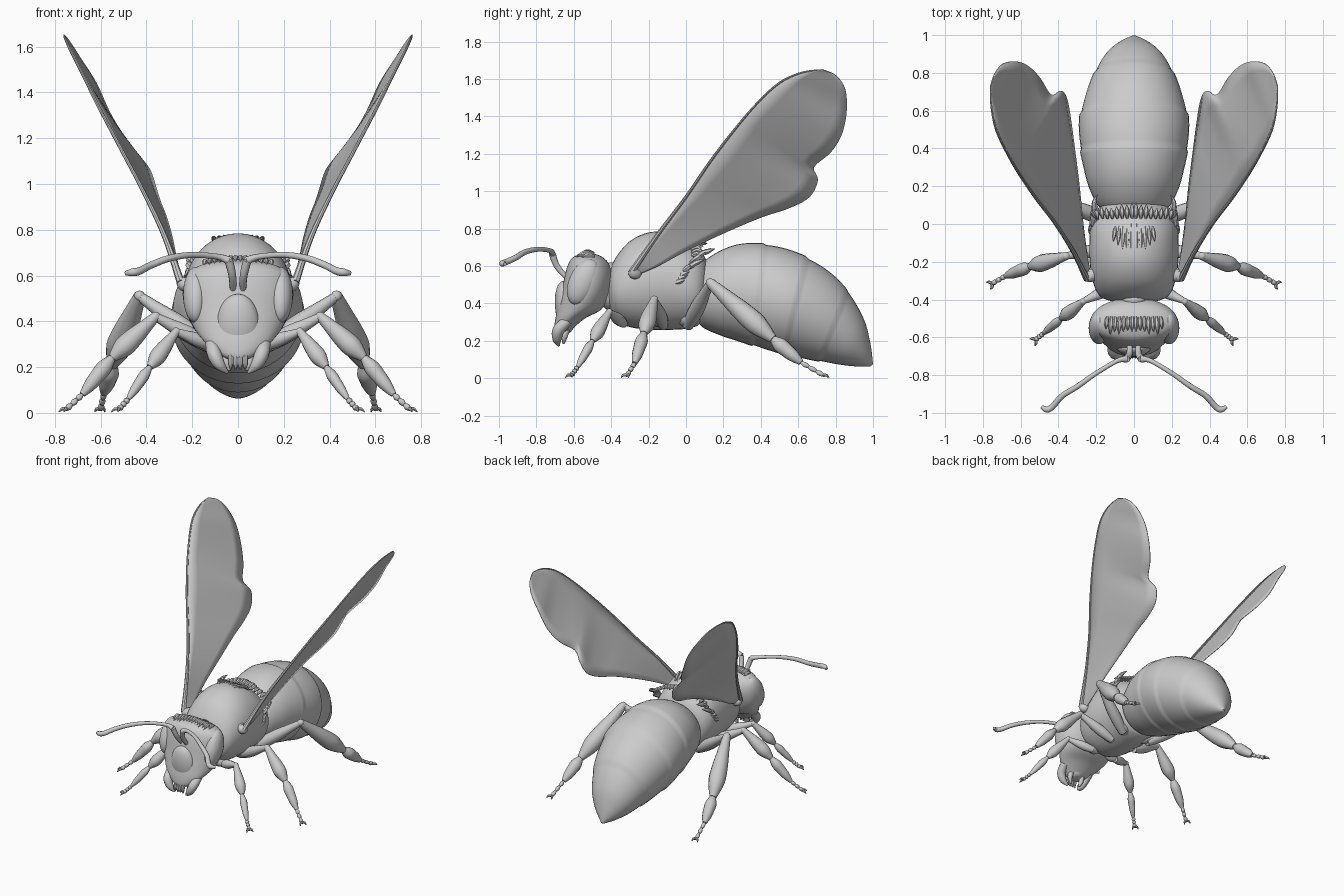
import bpy, bmesh, math, random
from mathutils import Vector, Matrix

if "Cube" in bpy.data.objects:
    bpy.data.objects.remove(bpy.data.objects["Cube"])

random.seed(4)


def smooth(pts, n):
    """Catmull-Rom samples of points of any dimension."""
    pts = [tuple(p) for p in pts]
    out, m = [], len(pts) - 1
    for i in range(n + 1):
        u = i / n * m
        k = min(int(u), m - 1)
        t = u - k
        a, b, c, d = pts[max(k - 1, 0)], pts[k], pts[k + 1], pts[min(k + 2, m)]
        out.append([0.5 * (2 * q + (r - p) * t + (2 * p - 5 * q + 4 * r - s) * t * t
                           + (3 * q - p - 3 * r + s) * t ** 3) for p, q, r, s in zip(a, b, c, d)])
    return out


def skin(bm, rings):
    rows = [[bm.verts.new(p) for p in r] for r in rings]
    n = len(rows[0])
    for a, b in zip(rows, rows[1:]):
        for i in range(n):
            bm.faces.new((a[i], a[(i + 1) % n], b[(i + 1) % n], b[i]))
    bm.faces.new(rows[0][::-1])
    bm.faces.new(rows[-1])


def tube(bm, pts, radii, n=16, sides=10):
    path = smooth([(*p, r) for p, r in zip(pts, radii)], n)
    P = [Vector(p[:3]) for p in path]
    nrm, rings = Vector((0.31, 0.52, 0.8)), []
    for i, p in enumerate(P):
        t = (P[min(i + 1, n)] - P[max(i - 1, 0)]).normalized()
        nrm = (nrm - t * nrm.dot(t)).normalized()
        b = t.cross(nrm)
        r = max(path[i][3], 0.001)
        rings.append([p + r * (nrm * math.cos(2 * math.pi * k / sides) + b * math.sin(2 * math.pi * k / sides))
                      for k in range(sides)])
    skin(bm, rings)


def ball(bm, loc, size, tilt=0):
    mat = Matrix.Translation(loc) @ Matrix.Rotation(tilt, 4, 'X') @ Matrix.Diagonal((*size, 1))
    bmesh.ops.create_uvsphere(bm, u_segments=28, v_segments=18, radius=1, matrix=mat)


def finish(bm, name, mirror=False, angle=40):
    bmesh.ops.recalc_face_normals(bm, faces=bm.faces)
    me = bpy.data.meshes.new(name)
    bm.to_mesh(me)
    bm.free()
    ob = bpy.data.objects.new(name, me)
    bpy.context.collection.objects.link(ob)
    if mirror:
        ob.modifiers.new("Mirror", 'MIRROR').use_mirror_merge = False
    bpy.ops.object.select_all(action='DESELECT')
    bpy.context.view_layer.objects.active = ob
    ob.select_set(True)
    bpy.ops.object.shade_smooth_by_angle(angle=math.radians(angle))
    return ob


def body(name, sections, n, plates=()):
    """Loft of ellipses; each section: end A (y, z), end B (y, z), half width."""
    bm, rings = bmesh.new(), []
    for i, (ya, za, yb, zb, w) in enumerate(smooth(sections, n)):
        u, s = i / n, 1.0
        for a, b in zip(plates, plates[1:]):
            if a <= u < b:
                s = 0.985 + 0.03 * (u - a) / (b - a)
        cy, cz, hy, hz = (ya + yb) / 2, (za + zb) / 2, (ya - yb) / 2 * s, (za - zb) / 2 * s
        rings.append([(w * s * math.sin(q), cy + hy * math.cos(q), cz + hz * math.cos(q))
                      for q in [2 * math.pi * k / 40 for k in range(40)]])
    skin(bm, rings)
    return finish(bm, name)


# Main body
body("abdomen", [(.06, .54, .05, .36, .09), (.09, .62, .08, .28, .18), (.2, .69, .17, .235, .235),
                 (.32, .72, .28, .2, .265), (.47, .71, .39, .165, .288), (.62, .66, .5, .135, .288),
                 (.76, .575, .61, .11, .255), (.87, .46, .72, .09, .21), (.95, .32, .82, .073, .155),
                 (.985, .19, .91, .064, .085), (1.0, .075, .985, .063, .008)], 80,
     (0, .37, .52, .69, 1.01))
body("thorax", [(-.42, .52, -.42, .42, .06), (-.39, .62, -.39, .33, .17), (-.31, .725, -.32, .28, .215),
                (-.2, .78, -.2, .26, .235), (-.08, .775, -.06, .26, .235), (.03, .72, .03, .27, .225),
                (.1, .65, .08, .3, .18), (.13, .54, .12, .4, .07)], 40)
body("head", [(-.54, .67, -.5, .67, .04), (-.60, .65, -.45, .65, .15), (-.63, .61, -.41, .61, .215),
              (-.65, .54, -.39, .54, .232), (-.665, .46, -.405, .45, .225), (-.685, .38, -.45, .37, .195),
              (-.70, .31, -.54, .32, .15), (-.705, .26, -.6, .27, .095), (-.7, .235, -.63, .24, .05)], 40)

bm = bmesh.new()
ball(bm, (0, -.645, .38), (.095, .055, .14), .1)
finish(bm, "face_plate")
bm = bmesh.new()
ball(bm, (0, -.4, .58), (.06, .04, .04))
ball(bm, (0, -.4, .45), (.1, .06, .09))
finish(bm, "neck")
bm = bmesh.new()
ball(bm, (.185, -.55, .515), (.055, .075, .13), -.42)
finish(bm, "eyes", True)

# Mouthparts
bm = bmesh.new()
tube(bm, [(.115, -.63, .31), (.105, -.68, .26), (.08, -.69, .21), (.045, -.68, .175)], [.028, .032, .025, .006])
tube(bm, [(.05, -.64, .26), (.05, -.65, .22), (.035, -.655, .185)], [.02, .016, .006])
for x in (.01, .032):
    tube(bm, [(x, -.69, .25), (x, -.7, .215), (x, -.695, .19)], [.012, .012, .004], 6, 8)
finish(bm, "jaws", True)

# Antennae
bm = bmesh.new()
tube(bm, [(.022, -.64, .54), (.025, -.69, .6), (.04, -.715, .665)], [.014, .017, .019])
tube(bm, [(.04, -.715, .665), (.09, -.725, .682), (.2, -.79, .69), (.3, -.86, .675), (.38, -.91, .645),
          (.43, -.965, .62), (.46, -.982, .614), (.49, -.968, .61)],
     [.019, .013, .013, .015, .016, .017, .017, .01], 40)
finish(bm, "antennae", True)


# Legs: hip, knee, ankle, end of long foot joint, toe, thickness
def leg(name, hip, knee, ankle, heel, toe, fr, tr, br):
    bm = bmesh.new()
    hip, knee, ankle, heel, toe = map(Vector, (hip, knee, ankle, heel, toe))

    def seg(a, b, radii):
        m = len(radii) - 1
        tube(bm, [a.lerp(b, i / m) for i in range(m + 1)], radii, 16, 12)
    seg(Vector((.04, hip.y - .03, .33)), hip + (knee - hip) * .15, [fr, fr * 1.25, fr * .8])
    seg(hip, knee, [fr * .7, fr, fr, fr * .75, fr * .5])
    ball(bm, knee, (fr * .6,) * 3)
    seg(knee, ankle, [tr * .5, tr * .75, tr, tr * 1.05, tr * .45])
    seg(ankle, heel, [br * .5, br, br * .95, br * .8, br * .4])
    for i in range(3):
        seg(heel.lerp(toe, i / 3), heel.lerp(toe, (i + 1) / 3), [.007, .014, .009])
    d = (toe - heel).normalized()
    side = d.cross(Vector((0, 0, 1))).normalized()
    for s in (-1, 1):
        mid = toe + d * .015 + side * s * .016
        tip = toe + d * .032 + side * s * .022
        mid.z, tip.z = .017, .004
        tube(bm, [toe, mid, tip], [.009, .008, .002], 6, 6)
    finish(bm, name, True)


leg("front_legs", (.1, -.33, .29), (.27, -.41, .355), (.385, -.5, .2), (.48, -.58, .06), (.52, -.612, .016), .03, .034, .024)
leg("middle_legs", (.1, -.12, .28), (.36, -.17, .42), (.55, -.225, .24), (.68, -.275, .08), (.75, -.315, .016), .036, .042, .034)
leg("hind_legs", (.11, .01, .28), (.43, .13, .51), (.55, .465, .21), (.585, .615, .085), (.6, .735, .016), .04, .054, .04)

# Wings: sheet between leading and trailing edges
lead = [(.25, -.29, .57), (.32, -.15, .77), (.415, 0, .97), (.515, .13, 1.16), (.605, .26, 1.33),
        (.675, .38, 1.47), (.73, .5, 1.58), (.755, .62, 1.635), (.76, .73, 1.65)]
trail = [(.23, -.27, .55), (.25, -.15, .6), (.27, 0, .68), (.29, .2, .775), (.315, .4, .86), (.335, .55, .91),
         (.355, .66, .97), (.385, .705, 1.06), (.44, .685, 1.13), (.5, .775, 1.21), (.56, .835, 1.31),
         (.62, .86, 1.44), (.69, .85, 1.55), (.735, .8, 1.62), (.759, .735, 1.649)]
bm = bmesh.new()
grid = [[bm.verts.new(Vector(a).lerp(Vector(b), k / 6)) for k in range(7)]
        for a, b in zip(smooth(lead, 70), smooth(trail, 70))]
for r, s in zip(grid, grid[1:]):
    for k in range(6):
        bm.faces.new((r[k], r[k + 1], s[k + 1], s[k]))
wing = finish(bm, "wings", True)
solid = wing.modifiers.new("Solid", 'SOLIDIFY')
solid.thickness, solid.offset = .006, 0
bm = bmesh.new()
tube(bm, lead, [.018, .012, .009, .008, .007, .006, .006, .005, .003], 40, 8)
tube(bm, [(.2, -.26, .57), (.235, -.275, .565), (.26, -.28, .585)], [.03, .035, .015])
finish(bm, "wing_roots", True)

# Fur tufts: tapered locks lying on the body
bm = bmesh.new()


def lock(a, b, r, lift=(0, 0, .012)):
    a, b = Vector(a), Vector(b)
    tube(bm, [a, a.lerp(b, .5) + Vector(lift), b], [r * .5, r, r * .1], 8, 6)


for i in range(5):
    x = .012 + .022 * i
    lock((x, .0 - .004 * i, .735 - .1 * x), (x * 1.1, -.18 + .022 * i, .782 - .12 * x), .012)
for i in range(8):
    x = .01 + .026 * i
    z = .70 - 1.8 * x * x
    lock((x, .03, z + .02), (x * 1.06, .125 - .25 * x + random.uniform(-.015, .015), z + .02), .014)
for i in range(9):
    t = i / 8
    y, z = -.08 + .14 * t, .5 + .16 * t
    lock((.205 - .02 * t, y, z), (.215 - .02 * t, y + random.uniform(.06, .1), z + random.uniform(.03, .06)),
         .015, (.02, 0, 0))
finish(bm, "thorax_fur", True)
bm = bmesh.new()
for i in range(7):
    x = .01 + .022 * i
    z = .668 - .9 * x * x
    lock((x, -.49, z), (x * 1.05, -.575 + random.uniform(-.015, .02), z - .005), .013)
finish(bm, "head_fur", True)
